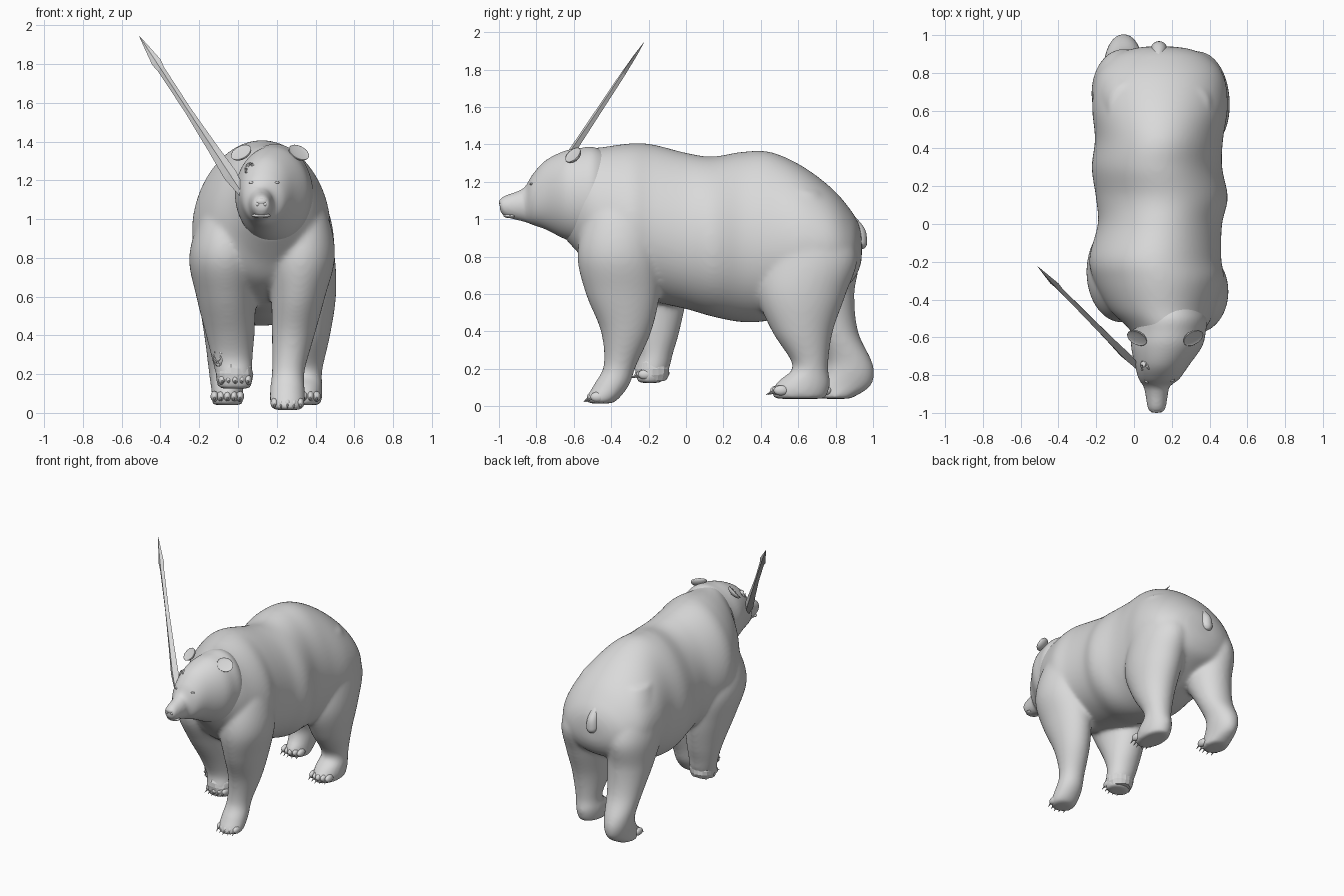
import bpy, bmesh, math, random
from mathutils import Vector, Matrix

cube = bpy.data.objects.get("Cube")
if cube:
    bpy.data.objects.remove(cube)
random.seed(4)

GREY = (0.7, 0.7, 0.7, 1)
grey = bpy.data.materials.new("plain grey")
grey.use_nodes = True
grey.diffuse_color = GREY
grey.node_tree.nodes["Principled BSDF"].inputs["Base Color"].default_value = GREY


def spline(rows, steps=6):
    """Smoothly resample rows of extents."""
    out = []
    for i in range(len(rows) - 1):
        a, b, c, d = (rows[max(0, min(len(rows) - 1, i + k))] for k in (-1, 0, 1, 2))
        for s in range(steps):
            t = s / steps
            out.append([q + 0.5 * t * (r - p + t * (2 * p - 5 * q + 4 * r - w
                        + t * (3 * (q - r) + w - p))) for p, q, r, w in zip(a, b, c, d)])
    return out + [rows[-1]]


def loft(bm, axis, rows, pear=0, sides=64):
    """Ellipses along an axis; each row is (position, low, high, low, high)."""
    others = [k for k in range(3) if k != axis]
    rings = []
    for pos, *ext in spline(rows):
        ring = []
        for s in range(sides):
            ang = math.tau * s / sides
            wide = math.cos(ang) * (1 - pear * math.sin(ang))
            co = Vector()
            co[axis] = pos
            for k, f, lo, hi in ((others[0], wide, ext[0], ext[1]),
                                 (others[1], math.sin(ang), ext[2], ext[3])):
                co[k] = (lo + hi) / 2 + f * (hi - lo) / 2
            ring.append(bm.verts.new(co))
        rings.append(ring)
    skin(bm, rings)


def skin(bm, rings):
    n = len(rings[0])
    for lower, upper in zip(rings, rings[1:]):
        for s in range(n):
            t = (s + 1) % n
            bm.faces.new((lower[s], lower[t], upper[t], upper[s]))
    bm.faces.new(rings[0])
    bm.faces.new(rings[-1])


def ball(bm, centre, size):
    mat = Matrix.Translation(centre) @ Matrix.Diagonal((*size, 1))
    bmesh.ops.create_icosphere(bm, subdivisions=3, radius=1, matrix=mat)


def torn(bm, centre, normal, rx, ry, profile, jag):
    """Ragged ring around a normal; the profile lists (scale, height)."""
    turn = Vector(normal).to_track_quat('Z', 'Y')
    rings = []
    for scale, height in profile:
        ring = []
        for s in range(18):
            ang = math.tau * s / 18
            f = scale + random.uniform(-jag, jag)
            h = height + random.uniform(-jag, jag) * .1
            co = Vector((rx * f * math.cos(ang), ry * f * math.sin(ang), h))
            ring.append(bm.verts.new(Vector(centre) + turn @ co))
        rings.append(ring)
    skin(bm, rings)


def finish(name, bm, voxel=0, smooth=0, shade=True):
    bmesh.ops.recalc_face_normals(bm, faces=bm.faces)
    for f in bm.faces:
        f.smooth = shade
    mesh = bpy.data.meshes.new(name)
    bm.to_mesh(mesh)
    bm.free()
    mesh.materials.append(grey)
    obj = bpy.data.objects.new(name, mesh)
    bpy.context.collection.objects.link(obj)
    if voxel:
        remesh = obj.modifiers.new("blend", 'REMESH')
        remesh.mode = 'VOXEL'
        remesh.voxel_size = voxel
        remesh.use_smooth_shade = True
        soft = obj.modifiers.new("soften", 'SMOOTH')
        soft.factor = 0.5
        soft.iterations = smooth
    return obj


# Trunk, from neck to rump
body = bmesh.new()
loft(body, 1, [
    (-.65, .04, .30, .90, 1.33), (-.55, -.03, .38, .79, 1.375),
    (-.45, -.13, .43, .68, 1.385), (-.30, -.21, .475, .59, 1.405),
    (-.18, -.235, .46, .56, 1.40), (0, -.19, .465, .52, 1.355),
    (.14, -.20, .495, .48, 1.335), (.30, -.222, .465, .45, 1.36),
    (.45, -.205, .47, .46, 1.36), (.62, -.22, .495, .52, 1.285),
    (.78, -.20, .475, .60, 1.165), (.88, -.12, .40, .66, 1.05),
    (.925, -.02, .30, .73, .97), (.94, .07, .20, .79, .90)], pear=.1)

# Legs, shoulder or hip down to the sole
front_left = [
    (1.2, .22, .38, -.44, -.22), (1.0, .18, .47, -.54, -.16),
    (.80, .15, .50, -.58, -.135), (.60, .17, .45, -.535, -.14),
    (.40, .175, .395, -.455, -.185), (.22, .175, .345, -.44, -.265),
    (.12, .165, .345, -.49, -.30), (.05, .165, .345, -.53, -.35),
    (.015, .18, .33, -.53, -.39)]
front_right = [
    (1.2, -.11, .08, -.36, -.12), (1.0, -.20, .10, -.48, -.06),
    (.80, -.252, .12, -.52, .01), (.60, -.215, .095, -.43, .005),
    (.40, -.165, .085, -.31, -.035), (.28, -.135, .075, -.26, -.07),
    (.20, -.115, .075, -.27, -.09), (.125, -.10, .07, -.26, -.13)]
hind_left = [
    (1.15, .22, .40, .50, .72), (1.0, .19, .46, .44, .82),
    (.80, .17, .50, .40, .915), (.60, .18, .505, .38, .855),
    (.40, .215, .475, .46, .785), (.22, .255, .435, .57, .76),
    (.14, .245, .435, .50, .77), (.09, .245, .435, .46, .765),
    (.04, .255, .425, .47, .745)]
hind_right = [
    (1.15, -.13, .06, .50, .74), (1.0, -.19, .09, .46, .84),
    (.80, -.225, .11, .45, .925), (.60, -.205, .105, .55, .90),
    (.40, -.175, .075, .675, .92), (.25, -.155, .045, .745, .99),
    (.17, -.145, .035, .735, 1.007), (.10, -.135, .025, .69, .98),
    (.04, -.135, .025, .71, .88)]
for leg in (front_left, front_right, hind_left, hind_right):
    loft(body, 2, leg)
finish("body", body, .012, 16)

# Tail
tail = bmesh.new()
loft(tail, 2, [(1.03, .11, .15, .84, .89), (.95, .095, .17, .87, .955),
               (.88, .09, .175, .89, .968), (.85, .105, .16, .905, .96),
               (.84, .12, .145, .92, .945)])
finish("tail", tail)

# Toes with hooked claws in front of them
claws = bmesh.new()
for x, y, z, drop in ((.255, -.49, .05, .04), (-.015, -.235, .17, .02),
                      (.34, .49, .085, .03), (-.055, .72, .085, .03)):
    for i in range(-2, 3):
        toe = Vector((x + i * .033, y + abs(i) * .009, z))
        ball(claws, toe, (.021, .04, .027))
        aim = Vector((0, -1, -drop * 20)).normalized()
        turn = aim.to_track_quat('Z', 'Y').to_matrix().to_4x4()
        spot = toe + Vector((0, -.032, -.006)) + aim * .012
        bmesh.ops.create_cone(claws, cap_ends=True, segments=8, radius1=.008, radius2=.001,
                              depth=.045, matrix=Matrix.Translation(spot) @ turn)
finish("toes_and_claws", claws)

# Head with muzzle and brow
head = bmesh.new()
loft(head, 1, [
    (-.995, .085, .155, 1.05, 1.105), (-.97, .072, .168, 1.015, 1.125),
    (-.90, .06, .18, .995, 1.15), (-.86, .05, .19, .985, 1.175),
    (-.82, .025, .24, .97, 1.24), (-.75, .005, .29, .945, 1.315),
    (-.65, -.015, .36, .895, 1.365), (-.57, -.01, .38, .87, 1.38),
    (-.49, .0, .385, .86, 1.385), (-.40, .05, .33, .92, 1.34)])
finish("head", head, .009, 6)

# Ears: flattened cups leaning back
for name, x, side in (("right_ear", .015, -1), ("left_ear", .315, 1)):
    ear = bmesh.new()
    ball(ear, (0, 0, 0), (.058, .03, .05))
    for v in ear.verts:
        if v.co.y < 0:
            v.co.y *= -.2
    obj = finish(name, ear)
    obj.location = (x, -.605, 1.345)
    obj.rotation_euler = (-.75, side * .3, side * .35)

# Nose pad with nostrils, eyes and lower lip
face = bmesh.new()
ball(face, (.12, -.978, 1.09), (.036, .022, .022))
ball(face, (.12, -.94, 1.018), (.05, .036, .012))
for side in (-1, 1):
    ball(face, (.12 + side * .02, -.99, 1.077), (.011, .008, .011))
    ball(face, (.135 + side * .065, -.827 + side * .003, 1.188), (.014, .012, .007))
finish("nose_eyes_and_lip", face)

# Torn wounds on the brow and foreleg, with a ragged cuff above the raised paw
wounds = bmesh.new()
rim = [(1.2, -.02), (1.0, .006), (.7, .008), (.45, -.004)]
torn(wounds, (.06, -.757, 1.262), (-.3, -.8, .5), .026, .034, rim, .1)
torn(wounds, (-.10, -.228, .29), (-.65, -.76, 0), .03, .05, rim, .12)
torn(wounds, (-.02, -.178, .2), (0, 0, 1), .092, .088,
     [(.9, .05), (1.0, .03), (1.04, 0), (1.0, -.03), (.85, -.06)], .05)
finish("torn_wounds", wounds, shade=False)

# Splintered shaft leaning out from the brow
shaft = bmesh.new()
foot, tip = Vector((.05, -.79, 1.09)), Vector((-.51, -.225, 1.945))
along = (tip - foot).normalized()
wide = along.cross(Vector((0, 1, 0))).normalized()
deep = along.cross(wide)
rings = []
for t, w, d in ((0, .012, .01), (.16, .036, .022), (.32, .027, .019), (.55, .018, .016),
                (.8, .019, .013), (.84, .026, .011), (.92, .014, .008), (1, .001, .001)):
    mid = foot.lerp(tip, t)
    rings.append([shaft.verts.new(mid + o) for o in (wide * w, deep * d, -wide * w, -deep * d)])
skin(shaft, rings)
finish("splintered_shaft", shaft, shade=False)
